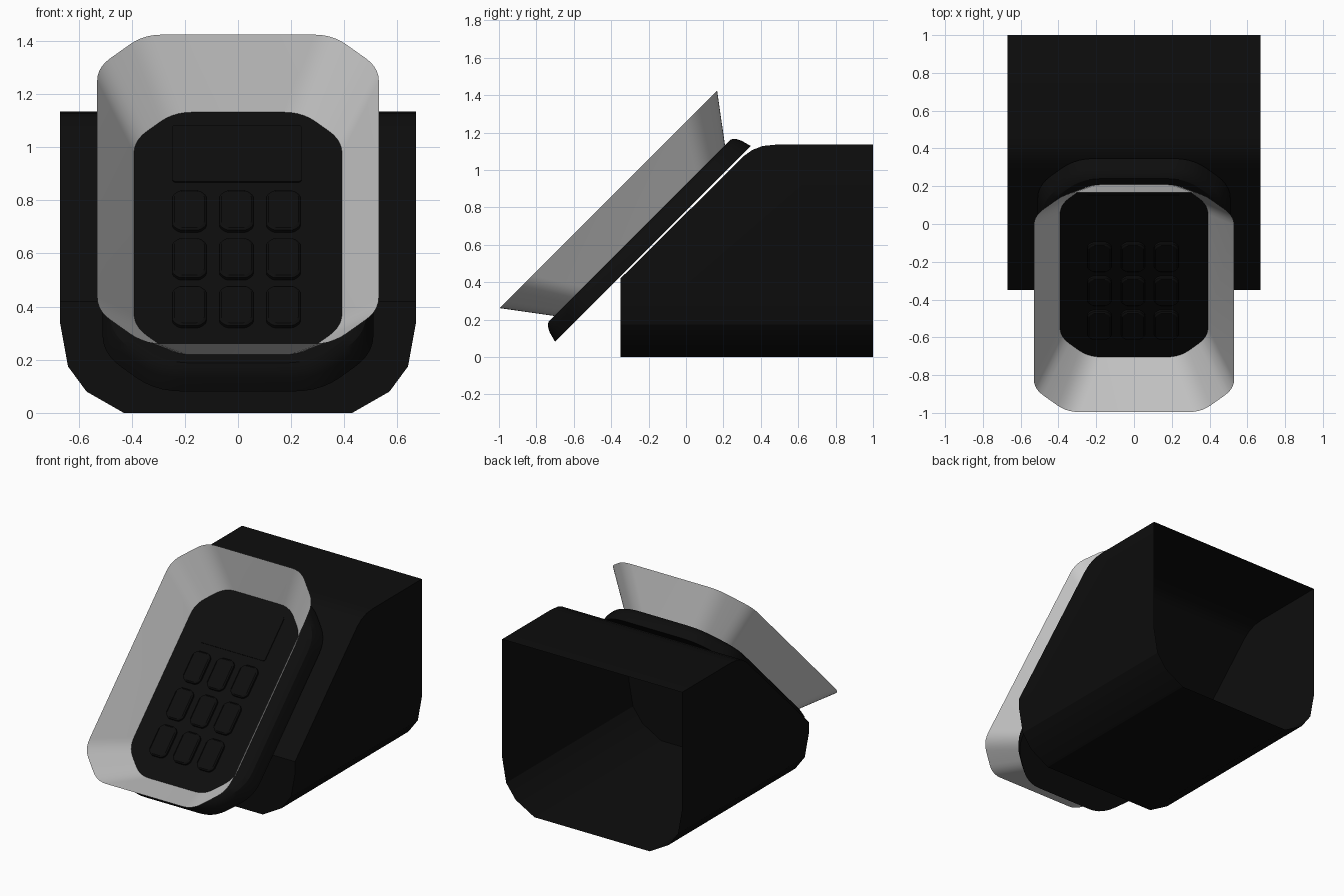
import bpy, bmesh
from math import radians, sin, cos, pi
from mathutils import Matrix, Vector

if "Cube" in bpy.data.objects:
    bpy.data.objects.remove(bpy.data.objects["Cube"])

black = bpy.data.materials.new("black_plastic")
black.diffuse_color = (0.004, 0.004, 0.004, 1)
black.use_nodes = True
black.node_tree.nodes["Principled BSDF"].inputs["Base Color"].default_value = black.diffuse_color

# Tilted keypad frame: local y runs up the slope, local z points out of it
TILT = Matrix.Rotation(radians(45), 4, 'X') @ Matrix.Translation((0, 0.3025, 0))


def finish(name, bm, mat=None, angle=30):
    bmesh.ops.recalc_face_normals(bm, faces=bm.faces)
    me = bpy.data.meshes.new(name)
    bm.to_mesh(me)
    bm.free()
    ob = bpy.data.objects.new(name, me)
    bpy.context.collection.objects.link(ob)
    if mat:
        me.materials.append(mat)
    bpy.ops.object.select_all(action='DESELECT')
    ob.select_set(True)
    bpy.context.view_layer.objects.active = ob
    bpy.ops.object.shade_smooth_by_angle(angle=radians(angle))
    return ob


def soft_octagon(hx, hy, chamfer, fillet, steps=5):
    """Chamfered rectangle whose eight corners are rounded."""
    a, b = hx - chamfer, hy - chamfer
    c = [Vector(p) for p in ((hx, -b), (hx, b), (a, hy), (-a, hy),
                             (-hx, b), (-hx, -b), (-a, -hy), (a, -hy))]
    pts = []
    for i, p in enumerate(c):
        p0 = p + (c[i - 1] - p).normalized() * fillet
        p1 = p + (c[(i + 1) % 8] - p).normalized() * fillet
        for k in range(steps + 1):
            t = k / steps
            pts.append(p0 * (1 - t) ** 2 + p * 2 * t * (1 - t) + p1 * t * t)
    return pts


def loft(name, sections, mat=None, caps=True, offset=(0, 0)):
    """Skin (outline, height) sections in the tilted frame."""
    bm = bmesh.new()
    rings = [[bm.verts.new(TILT @ Vector((p.x + offset[0], p.y + offset[1], h)))
              for p in pts] for pts, h in sections]
    for r0, r1 in zip(rings, rings[1:]):
        for i in range(len(r0)):
            j = (i + 1) % len(r0)
            bm.faces.new((r0[i], r0[j], r1[j], r1[i]))
    if caps:
        bm.faces.new(rings[0])
        bm.faces.new(rings[-1])
    return finish(name, bm, mat)


# Housing: extruded cross-section, cut along the slope, open at the back
half = [(0.43, 0), (0.57, 0.08), (0.64, 0.175), (0.67, 0.34), (0.67, 1.135)]
outline = half + [(-x, z) for x, z in reversed(half)]
bm = bmesh.new()
front = bm.faces.new([bm.verts.new((x, -0.35, z)) for x, z in outline])
ext = bmesh.ops.extrude_face_region(bm, geom=[front], use_keep_orig=True)
bmesh.ops.translate(bm, vec=(0, 1.35, 0),
                    verts=[g for g in ext["geom"] if isinstance(g, bmesh.types.BMVert)])
bmesh.ops.recalc_face_normals(bm, faces=bm.faces)
profile = [(-0.35, 0.42), (0.31, 1.075), (0.355, 1.107), (0.41, 1.128), (0.48, 1.135)]
for (y0, z0), (y1, z1) in zip(profile, profile[1:]):
    cut = bmesh.ops.bisect_plane(bm, geom=bm.verts[:] + bm.edges[:] + bm.faces[:],
                                 plane_co=(0, y0, z0), plane_no=(0, z0 - z1, y1 - y0),
                                 clear_outer=True)
    bmesh.ops.holes_fill(bm, edges=[e for e in bm.edges if e.is_boundary], sides=0)
bmesh.ops.recalc_face_normals(bm, faces=bm.faces)
back = [f for f in bm.faces if all(v.co.y > 0.999 for v in f.verts)]
bmesh.ops.delete(bm, geom=back, context='FACES_ONLY')
finish("housing", bm, black, 25)

# Keypad base plate with a rounded front edge
loft("keypad_base", [(soft_octagon(0.51, 0.74, 0.20, 0.10), 0.552),
                     (soft_octagon(0.495, 0.725, 0.195, 0.10), 0.608),
                     (soft_octagon(0.482, 0.709, 0.19, 0.10), 0.638),
                     (soft_octagon(0.46, 0.69, 0.185, 0.10), 0.653)], black)

# Flared surround
loft("flared_shield", [(soft_octagon(0.39, 0.643, 0.15, 0.07), 0.65),
                       (soft_octagon(0.53, 0.822, 0.175, 0.07), 0.889)], caps=False)

# Display panel
loft("display", [(soft_octagon(0.243, 0.151, 0.008, 0.003, 1), 0.645),
                 (soft_octagon(0.243, 0.151, 0.008, 0.003, 1), 0.658)],
     black, offset=(-0.004, 0.422))

# Three by three keys
for row in range(3):
    for col in range(3):
        loft(f"key_{row}_{col}",
             [(soft_octagon(0.064, 0.105, 0.025, 0.012, 3), 0.645),
              (soft_octagon(0.064, 0.105, 0.025, 0.012, 3), 0.666),
              (soft_octagon(0.056, 0.097, 0.022, 0.010, 3), 0.672)],
             black, offset=(-0.006 + (col - 1) * 0.177, 0.11 - row * 0.254))
